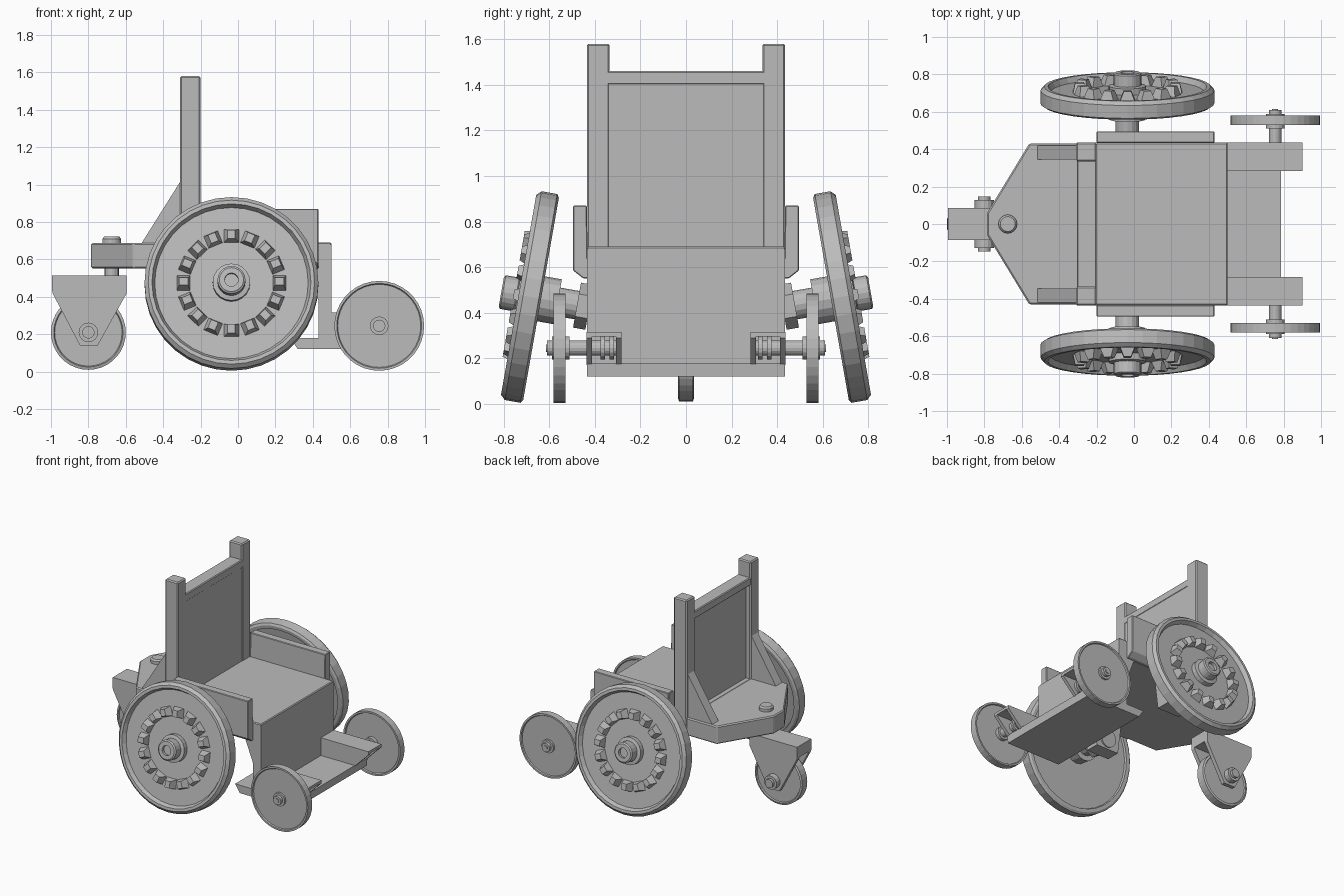
import bpy, bmesh, math
from mathutils import Vector, Matrix

if "Cube" in bpy.data.objects:
    bpy.data.objects.remove(bpy.data.objects["Cube"])

grey = bpy.data.materials.new("plain grey")
grey.diffuse_color = (0.5, 0.5, 0.5, 1)
grey.use_nodes = True
grey.node_tree.nodes["Principled BSDF"].inputs["Base Color"].default_value = grey.diffuse_color


def finish(name, bm, bevel=0.0):
    bmesh.ops.recalc_face_normals(bm, faces=bm.faces)
    me = bpy.data.meshes.new(name)
    bm.to_mesh(me)
    bm.free()
    me.materials.append(grey)
    ob = bpy.data.objects.new(name, me)
    bpy.context.collection.objects.link(ob)
    if bevel:
        m = ob.modifiers.new("bevel", 'BEVEL')
        m.width, m.segments, m.limit_method = bevel, 1, 'ANGLE'
    return ob


def prism(name, pts, a, b, axis='y', bevel=0.0):
    """Extrude a profile from a to b along an axis (profile in the other two)."""
    place = {'x': lambda p, t: (t, p[0], p[1]), 'y': lambda p, t: (p[0], t, p[1]),
             'z': lambda p, t: (p[0], p[1], t)}[axis]
    bm = bmesh.new()
    lo = [bm.verts.new(place(p, a)) for p in pts]
    hi = [bm.verts.new(place(p, b)) for p in pts]
    bm.faces.new(lo)
    bm.faces.new(hi)
    for i in range(len(pts)):
        j = (i + 1) % len(pts)
        bm.faces.new((lo[i], lo[j], hi[j], hi[i]))
    return finish(name, bm, bevel)


def box(name, x, y, z, bevel=0.0):
    return prism(name, [(x[0], z[0]), (x[1], z[0]), (x[1], z[1]), (x[0], z[1])], y[0], y[1], 'y', bevel)


def lathe(name, profile, centre, axis, sides=32):
    """Spin (radius, height) points, capping both ends, about an axis."""
    mat = Matrix.Translation(centre) @ Vector(axis).to_track_quat('Z', 'X').to_matrix().to_4x4()
    bm = bmesh.new()
    rings = []
    for r, h in profile:
        rings.append([bm.verts.new(mat @ Vector((r * math.cos(2 * math.pi * k / sides),
                                                 r * math.sin(2 * math.pi * k / sides), h)))
                      for k in range(sides)])
    for a, b in zip(rings, rings[1:]):
        for k in range(sides):
            j = (k + 1) % sides
            bm.faces.new((a[k], a[j], b[j], b[k]))
    bm.faces.new(rings[0])
    bm.faces.new(rings[-1])
    return finish(name, bm)


def rod(name, r, a, b, centre, axis, sides=16):
    return lathe(name, [(r, a), (r, b)], centre, axis, sides)


# Seat, rear deck and leg panel
box("seat", (-0.31, 0.5), (-0.435, 0.435), (0.55, 0.69), 0.006)
deck = [(-0.2, 0.43), (-0.56, 0.43), (-0.785, 0.06), (-0.785, -0.06), (-0.56, -0.43), (-0.2, -0.43)]
prism("rear_deck", deck, 0.552, 0.688, 'z', 0.008)
prism("leg_panel", [(0.36, 0.56), (0.5, 0.68), (0.5, 0.15), (0.43, 0.15), (0.43, 0.38)],
      -0.435, 0.435, 'y')
prism("foot_plate", [(0.28, 0.18), (0.32, 0.12), (0.78, 0.12), (0.785, 0.18)], -0.435, 0.435)

# Backrest with panel recessed from behind
box("back_panel", (-0.27, -0.203), (-0.35, 0.35), (0.68, 1.44))
box("back_top_rail", (-0.305, -0.2), (-0.35, 0.35), (1.40, 1.46), 0.006)

for s, side in ((-1, "right"), (1, "left")):
    def ys(a, b):
        return (s * a, s * b)

    # Back posts, gussets and armrests
    box(side + "_back_post", (-0.31, -0.2), ys(0.335, 0.435), (0.56, 1.58), 0.008)
    prism(side + "_back_gusset", [(-0.3, 1.03), (-0.3, 0.68), (-0.52, 0.68)], s * 0.345, s * 0.42)
    prism(side + "_armrest", [(s * 0.43, 0.55), (s * 0.45, 0.55), (s * 0.495, 0.585),
                              (s * 0.495, 0.87), (s * 0.435, 0.87)], -0.2, 0.43, 'x', 0.004)

    # Cambered main wheel
    c = Vector((-0.035, s * 0.685, 0.47))
    ax = Vector((0, s * math.cos(math.radians(10)), math.sin(math.radians(10))))
    lathe(side + "_main_wheel", [(0.1, 0.02), (0.41, 0.02), (0.425, 0.05), (0.445, 0.05), (0.465, 0.03),
                                 (0.465, -0.04), (0.45, -0.05), (0.425, -0.05), (0.42, -0.035),
                                 (0.1, -0.035)], c, ax, 36)
    lathe(side + "_wheel_hub", [(0.1, 0.0), (0.1, 0.055), (0.075, 0.06), (0.075, 0.12), (0.065, 0.127),
                                (0.036, 0.127), (0.036, 0.105)], c, ax, 20)

    # Ring of tapered teeth on the wheel face
    mat = Matrix.Translation(c) @ ax.to_track_quat('Z', 'X').to_matrix().to_4x4()
    bm = bmesh.new()
    for k in range(16):
        rot = mat @ Matrix.Rotation(2 * math.pi * k / 16, 4, 'Z')
        vs = []
        for h, r0, r1, w in ((0.015, 0.22, 0.292, 0.042), (0.072, 0.232, 0.28, 0.02)):
            vs.append([bm.verts.new(rot @ Vector(p)) for p in
                       ((r0, -w, h), (r1, -w, h), (r1, w, h), (r0, w, h))])
        bm.faces.new(vs[0])
        bm.faces.new(vs[1])
        for i in range(4):
            j = (i + 1) % 4
            bm.faces.new((vs[0][i], vs[0][j], vs[1][j], vs[1][i]))
    finish(side + "_wheel_teeth", bm)

    # Main axle, collar and mounting block
    rod(side + "_main_axle", 0.063, -0.38, 0.0, c, ax)
    rod(side + "_axle_collar", 0.1, -0.125, -0.03, c, ax)
    rod(side + "_axle_nut", 0.1, -0.265, -0.21, c, ax, 6)
    prism(side + "_axle_mount", [(-0.16, 0.56), (0.09, 0.56), (0.06, 0.33), (-0.13, 0.33)],
          s * 0.33, s * 0.435)

    # Hollow brackets over the foot plate
    prof = [(0.49, 0.17), (0.78, 0.17), (0.9, 0.29), (0.9, 0.315), (0.49, 0.315)]
    prism(side + "_foot_bracket_inner", prof, s * 0.283, s * 0.308)
    prism(side + "_foot_bracket_outer", prof, s * 0.412, s * 0.437)
    box(side + "_foot_bracket_top", (0.49, 0.9), ys(0.3, 0.42), (0.295, 0.315))

    # Small front wheel
    c = Vector((0.755, s * 0.555, 0.245))
    ax = (0, s, 0)
    lathe(side + "_front_wheel", [(0.05, 0.018), (0.222, 0.018), (0.227, 0.026), (0.24, 0.026), (0.24, -0.026),
                                  (0.227, -0.026), (0.222, -0.018), (0.05, -0.018)], c, ax, 36)
    rod(side + "_front_axle", 0.033, -0.26, 0.055, c, ax)
    for a, b in ((-0.045, -0.01), (0.01, 0.033), (-0.2, -0.18), (-0.24, -0.22)):
        rod(side + "_front_axle_washer", 0.05, a, b, c, ax)
    rod(side + "_front_axle_tip", 0.016, 0.05, 0.06, c, ax, 12)

    # Caster fork cheek
    prism(side + "_caster_cheek", [(-0.995, 0.51), (-0.595, 0.51), (-0.595, 0.42), (-0.75, 0.14),
                                   (-0.845, 0.14), (-0.992, 0.42)], s * 0.055, s * 0.085)

# Rear caster
box("caster_top", (-0.995, -0.595), (-0.085, 0.085), (0.43, 0.515))
c = Vector((-0.8, 0, 0.21))
lathe("caster_wheel", [(0.05, 0.026), (0.18, 0.026), (0.185, 0.035), (0.2, 0.03), (0.2, -0.03),
                       (0.185, -0.035), (0.18, -0.026), (0.05, -0.026)], c, (0, 1, 0), 36)
rod("caster_axle", 0.033, -0.148, 0.148, c, (0, 1, 0))
for s in (-1, 1):
    rod("caster_axle_washer", 0.052, s * 0.03, s * 0.128, c, (0, 1, 0))
rod("caster_pin", 0.038, 0.45, 0.7, (-0.675, 0, 0), (0, 0, 1))
lathe("caster_pin_head", [(0.05, 0.68), (0.05, 0.71), (0.04, 0.722)], (-0.675, 0, 0), (0, 0, 1), 16)
